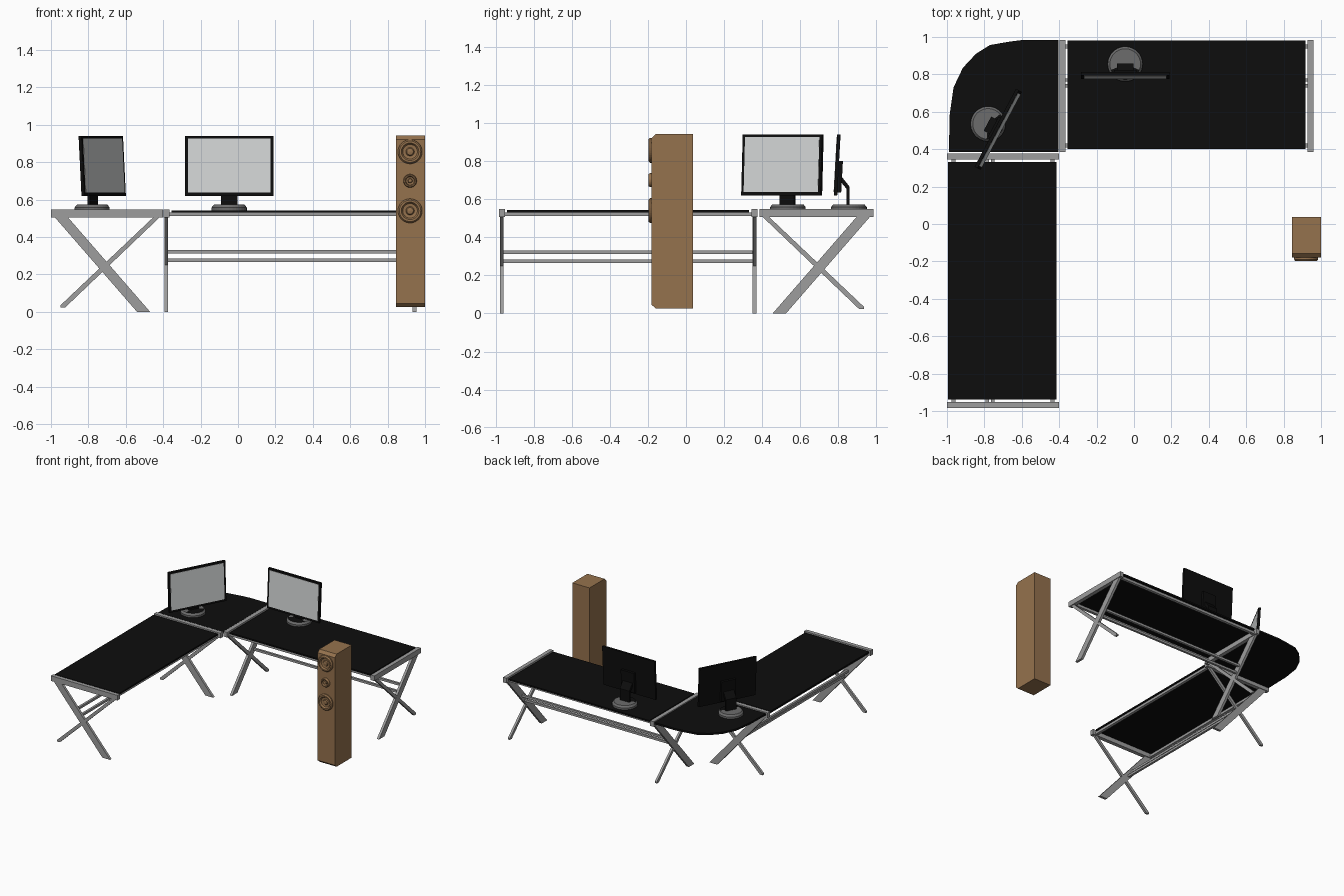
import bpy, bmesh, math
from mathutils import Matrix, Vector

if "Cube" in bpy.data.objects:
    bpy.data.objects.remove(bpy.data.objects["Cube"])


def mat(name, r, g, b):
    m = bpy.data.materials.new(name)
    m.diffuse_color = (r, g, b, 1)
    m.use_nodes = True
    m.node_tree.nodes["Principled BSDF"].inputs["Base Color"].default_value = m.diffuse_color
    return m


METAL = mat("grey_metal", 0.34, 0.34, 0.34)
BLACK = mat("black", 0.004, 0.004, 0.004)
SCREEN = mat("light_screen", 0.66, 0.68, 0.68)
BASE = mat("dark_grey", 0.15, 0.15, 0.15)
WOOD = mat("brown_wood", 0.30, 0.168, 0.075)


def finish(name, bm, *mats):
    bmesh.ops.recalc_face_normals(bm, faces=bm.faces)
    me = bpy.data.meshes.new(name)
    bm.to_mesh(me)
    bm.free()
    for m in mats:
        me.materials.append(m)
    ob = bpy.data.objects.new(name, me)
    bpy.context.collection.objects.link(ob)
    return ob


def prism(name, a, b, m):
    """Solid between two matching outlines."""
    bm = bmesh.new()
    va = [bm.verts.new(p) for p in a]
    vb = [bm.verts.new(p) for p in b]
    bm.faces.new(va)
    bm.faces.new(vb)
    n = len(va)
    for i in range(n):
        j = (i + 1) % n
        bm.faces.new((va[i], va[j], vb[j], vb[i]))
    return finish(name, bm, m)


def lathe(name, prof, n, *mats):
    """Revolve (radius, height) points around z."""
    bm = bmesh.new()
    vs = [bm.verts.new((r, 0, z)) for r, z in prof]
    es = [bm.edges.new(p) for p in zip(vs, vs[1:])]
    bmesh.ops.spin(bm, geom=vs + es, cent=(0, 0, 0), axis=(0, 0, 1),
                   angle=math.tau, steps=n, use_duplicate=False)
    bmesh.ops.remove_doubles(bm, verts=bm.verts, dist=1e-5)
    return finish(name, bm, *mats)


# Desk wings: u runs away from the corner, v from inner edge to outer edge
def back_wing(u, v, z):
    return (-0.383 + u, 0.385 + v, z)


def left_wing(u, v, z):
    return (-0.40 - v, 0.36 - u, z)


def wing(tag, P):
    L = 1.327

    def slab(name, u0, u1, v0, v1, z0, z1, m):
        c = [(u0, v0), (u1, v0), (u1, v1), (u0, v1)]
        prism(f"{tag}_{name}", [P(u, v, z0) for u, v in c], [P(u, v, z1) for u, v in c], m)

    def leg(name, u, t, vz):
        prism(f"{tag}_{name}", [P(u - t, v, z) for v, z in vz], [P(u + t, v, z) for v, z in vz], METAL)

    slab("desk_top", 0.028, L - 0.028, 0.015, 0.595, 0.531, 0.543, BLACK)
    for i, u in enumerate((0, L)):
        slab(f"end_bar_{i}", u - 0.016, u + 0.016, 0, 0.6, 0.505, 0.547, METAL)
        # crossed legs
        leg(f"thick_leg_{i}", u, 0.010, [(0.58, 0.506), (0.51, 0.506), (0.07, 0), (0.14, 0)])
        leg(f"thin_leg_{i}", u, 0.009, [(0.018, 0.506), (0.052, 0.506), (0.55, 0.034),
                                        (0.55, 0.022), (0.525, 0.022)])
    # long rails
    for i, v in enumerate((0.035, 0.565)):
        slab(f"top_rail_{i}", 0.01, L - 0.01, v - 0.011, v + 0.011, 0.511, 0.531, METAL)
    for i, (v, z) in enumerate(((0.385, 0.322), (0.355, 0.275))):
        slab(f"stretcher_{i}", 0, L, v - 0.009, v + 0.009, z - 0.009, z + 0.009, METAL)


wing("back", back_wing)
wing("left", left_wing)

# Rounded corner desk top
corner = [(-0.405, 0.385), (-0.99, 0.385), (-0.985, 0.59), (-0.965, 0.73), (-0.915, 0.835),
          (-0.845, 0.91), (-0.77, 0.957), (-0.665, 0.975), (-0.585, 0.985), (-0.405, 0.985)]
prism("corner_desk_top", [(x, y, 0.528) for x, y in corner], [(x, y, 0.543) for x, y in corner], BLACK)


# Monitors, modelled facing -y around the centre of the stand
def monitor(tag, x, y, turn):
    def tilted(name, hw, z0, z1, f, b, m):
        # front and back outline leaning slightly backwards
        def ring(off):
            lean = lambda z: -0.079 + (z - 0.62) * 0.055 + off
            return [(sx, lean(z), z) for sx, z in ((-hw, z0), (hw, z0), (hw, z1), (-hw, z1))]
        return prism(f"{tag}_{name}", ring(f), ring(b), m)

    parts = [
        tilted("case", 0.236, 0.62, 0.94, 0, 0.018, BLACK),
        tilted("screen", 0.221, 0.637, 0.926, -0.002, 0.002, SCREEN),
        tilted("rear_housing", 0.06, 0.635, 0.80, 0.017, 0.038, BLACK),
    ]
    # bent support arm
    arm = [(-0.013, 0.565), (0.004, 0.565), (0.004, 0.665), (-0.035, 0.715), (-0.05, 0.70), (-0.013, 0.655)]
    parts.append(prism(f"{tag}_arm", [(-0.043, a, z) for a, z in arm], [(0.043, a, z) for a, z in arm], BLACK))
    # round foot with a dark front inset
    foot = lathe(f"{tag}_foot", [(0, 0.543), (0.094, 0.543), (0.094, 0.558), (0.082, 0.573), (0, 0.573)],
                 32, BASE, BLACK)
    for p in foot.data.polygons:
        if p.normal.z > 0.95 and p.center.y < -0.022:
            p.material_index = 1
    parts.append(foot)
    M = Matrix.Translation((x, y, 0)) @ Matrix.Rotation(math.radians(turn), 4, 'Z')
    for o in parts:
        o.matrix_world = M


monitor("back_monitor", -0.047, 0.855, 0)
monitor("corner_monitor", -0.78, 0.535, 62)

# Floor speaker: cabinet with bevelled front top and bottom edges
side = [(0.037, 0.025), (-0.158, 0.025), (-0.18, 0.045), (-0.18, 0.922), (-0.158, 0.943), (0.037, 0.943)]
prism("speaker_cabinet", [(0.845, y, z) for y, z in side], [(1.0, y, z) for y, z in side], WOOD)

# Speaker drivers
prof = [(1, -0.002), (1, 0.009), (0.88, 0.018), (0.72, 0.018), (0.6, 0.006),
        (0.35, 0.004), (0.27, 0.012), (0, 0.015)]
for name, z, r in (("upper_woofer", 0.856, 0.065), ("tweeter", 0.70, 0.036), ("lower_woofer", 0.54, 0.065)):
    d = lathe(name, [(a * r, h) for a, h in prof], 32, WOOD)
    d.matrix_world = Matrix.Translation((0.92, -0.18, z)) @ Matrix.Rotation(math.pi / 2, 4, 'X')
